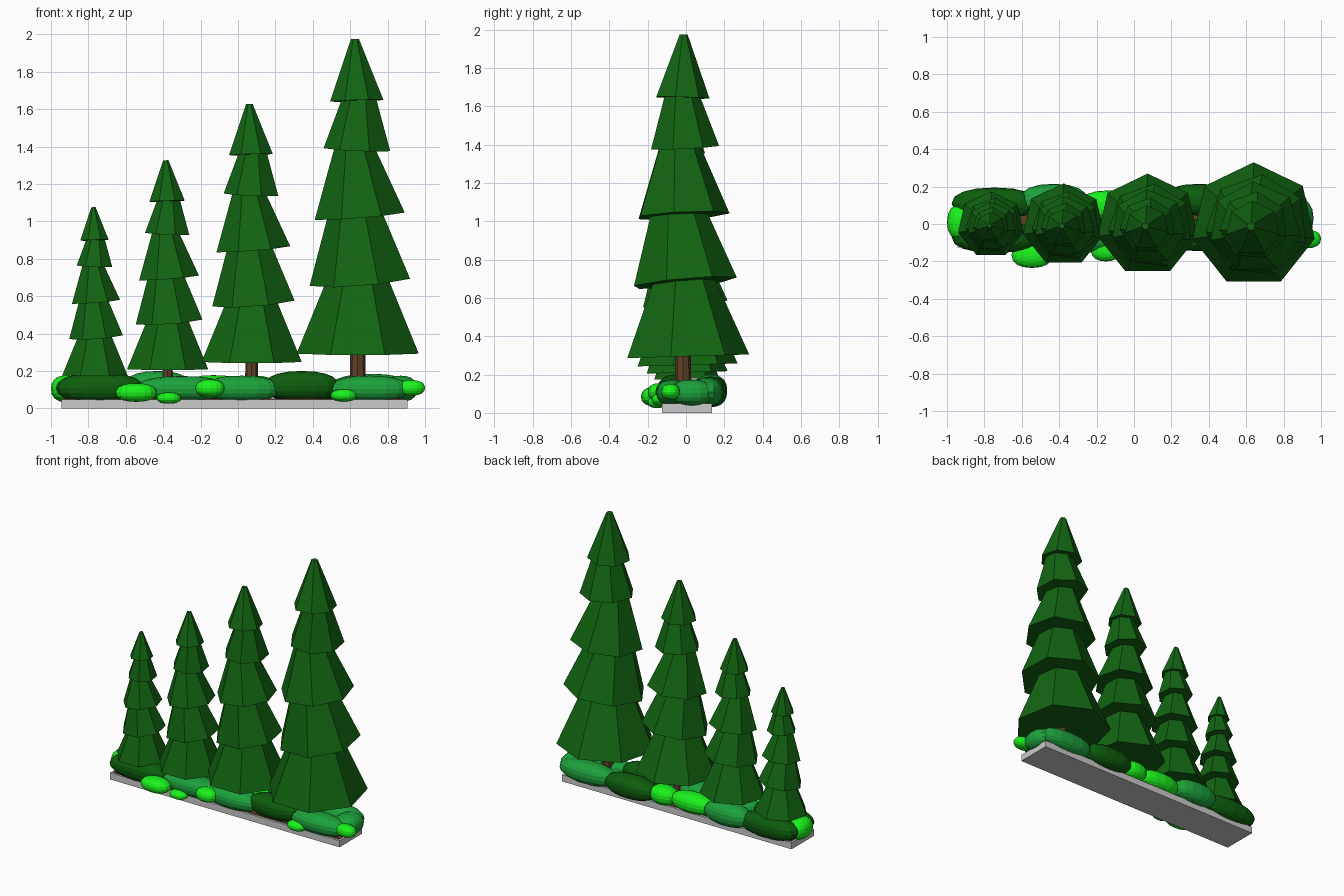
import bpy, bmesh, math
from mathutils import Matrix, Vector

if "Cube" in bpy.data.objects:
    bpy.data.objects.remove(bpy.data.objects["Cube"])


def material(name, rgb):
    m = bpy.data.materials.new(name)
    m.diffuse_color = (*rgb, 1)
    m.use_nodes = True
    m.node_tree.nodes["Principled BSDF"].inputs["Base Color"].default_value = m.diffuse_color
    return m


NEEDLE = material("needle_green", (0.006, 0.13, 0.006))
BARK = material("bark_brown", (0.12, 0.05, 0.02))
DARK = material("dark_leaf", (0.004, 0.11, 0.004))
MID = material("mid_leaf", (0.012, 0.36, 0.045))
BRIGHT = material("bright_leaf", (0.01, 0.9, 0.012))


def add_object(name, bm, mat=None):
    mesh = bpy.data.meshes.new(name)
    bm.to_mesh(mesh)
    bm.free()
    if mat:
        mesh.materials.append(mat)
    ob = bpy.data.objects.new(name, mesh)
    bpy.context.collection.objects.link(ob)
    return ob


def box(name, lo, hi, mat=None):
    bm = bmesh.new()
    lo, hi = Vector(lo), Vector(hi)
    bmesh.ops.create_cube(bm, size=1, matrix=Matrix.Translation((lo + hi) / 2)
                          @ Matrix.Diagonal((*(hi - lo), 1)))
    return add_object(name, bm, mat)


def frustum(bm, sides, r0, r1, x, y, z0, z1, turn=0, slope=(0, 0)):
    """Cone section whose base is sheared-tilted; slope = (dz/dx, dz/dy)."""
    tilt = Matrix.Rotation(math.atan(slope[1]), 4, 'X') @ Matrix.Rotation(-math.atan(slope[0]), 4, 'Y')
    m = (Matrix.Translation((x, y, z0)) @ tilt @ Matrix.Rotation(math.radians(turn), 4, 'Z')
         @ Matrix.Translation((0, 0, (z1 - z0) / 2)))
    # Put a vertex on +y at zero turn
    start = bmesh.ops.create_cone(bm, cap_ends=True, segments=sides, radius1=r0, radius2=r1,
                                  depth=z1 - z0)["verts"]
    v = start[0].co
    m = m @ Matrix.Rotation(math.pi / 2 - math.atan2(v.y, v.x), 4, 'Z')
    bmesh.ops.transform(bm, matrix=m, verts=start)


# Planter base and soil
box("base", (-0.945, -0.125, 0), (0.905, 0.135, 0.048))
box("soil", (-0.93, -0.11, 0.04), (0.89, 0.12, 0.052), BARK)

# Largest tree, modelled around its root; smaller trees share the meshes
Z0 = 0.045
# base radius, top radius, x, y, base z, top z, turn, slope
TIERS = [(0.335, 0.165, 0.0, 0.0, 0.295, 0.70, 0, (0, 0.03)),
         (0.278, 0.145, 0.018, -0.005, 0.68, 1.06, -6, (0.08, 0.09)),
         (0.248, 0.105, 0.008, -0.015, 1.03, 1.41, 3, (0.08, 0.05)),
         (0.184, 0.090, 0.0, -0.005, 1.385, 1.67, -6, (-0.04, 0.05)),
         (0.146, 0.022, -0.005, -0.018, 1.645, 1.975, 0, (0.03, -0.03))]
bm = bmesh.new()
for r0, r1, x, y, z0, z1, turn, slope in TIERS:
    frustum(bm, 7, r0, r1, x, y, z0 - Z0, z1 - Z0, turn, slope)
foliage = add_object("tree_1_foliage", bm, NEEDLE)
bm = bmesh.new()
frustum(bm, 8, 0.045, 0.038, 0, -0.01, -0.02, 0.40)
trunk = add_object("tree_1_trunk", bm, BARK)

for i, (x, s) in enumerate([(0.64, 1), (0.073, 0.82), (-0.376, 0.664), (-0.765, 0.534)], 1):
    for part, src in (("foliage", foliage), ("trunk", trunk)):
        ob = src
        if i > 1:
            ob = bpy.data.objects.new(f"tree_{i}_{part}", src.data)
            bpy.context.collection.objects.link(ob)
        ob.location = (x, -0.005, Z0)
        ob.scale = (s, s, s)

# Bushes: slightly boxy low-poly ellipsoids (material, centre, radii)
BUSHES = [
    # front row
    (DARK, (-0.74, -0.07, 0.11), (0.235, 0.085, 0.08)),
    (BRIGHT, (-0.545, -0.165, 0.085), (0.11, 0.07, 0.05)),
    (BRIGHT, (-0.37, -0.15, 0.055), (0.065, 0.05, 0.03)),
    (MID, (-0.30, -0.07, 0.105), (0.25, 0.085, 0.068)),
    (BRIGHT, (-0.15, -0.14, 0.108), (0.08, 0.06, 0.047)),
    (MID, (0.02, -0.075, 0.105), (0.21, 0.085, 0.07)),
    (DARK, (0.34, -0.06, 0.12), (0.20, 0.085, 0.08)),
    (MID, (0.705, -0.07, 0.105), (0.215, 0.085, 0.07)),
    (BRIGHT, (0.565, -0.13, 0.07), (0.07, 0.05, 0.033)),
    # ends
    (BRIGHT, (-0.92, 0.01, 0.105), (0.08, 0.10, 0.072)),
    (BRIGHT, (0.925, -0.08, 0.11), (0.075, 0.05, 0.042)),
    (MID, (0.87, 0.03, 0.105), (0.09, 0.11, 0.07)),
    # back row
    (DARK, (-0.745, 0.11, 0.11), (0.23, 0.085, 0.08)),
    (MID, (-0.43, 0.13, 0.12), (0.18, 0.085, 0.08)),
    (BRIGHT, (-0.13, 0.10, 0.11), (0.17, 0.08, 0.068)),
    (BRIGHT, (0.10, 0.11, 0.11), (0.10, 0.075, 0.065)),
    (DARK, (0.35, 0.13, 0.11), (0.20, 0.085, 0.08)),
    (MID, (0.71, 0.11, 0.11), (0.22, 0.085, 0.075)),
]
for i, (mat, centre, radii) in enumerate(BUSHES, 1):
    bm = bmesh.new()
    bmesh.ops.create_uvsphere(bm, u_segments=16, v_segments=10, radius=1)
    for v in bm.verts:
        v.co = [math.copysign(abs(c) ** 0.88, c) * r for c, r in zip(v.co, radii)]
    add_object(f"bush_{i}", bm, mat).location = centre
